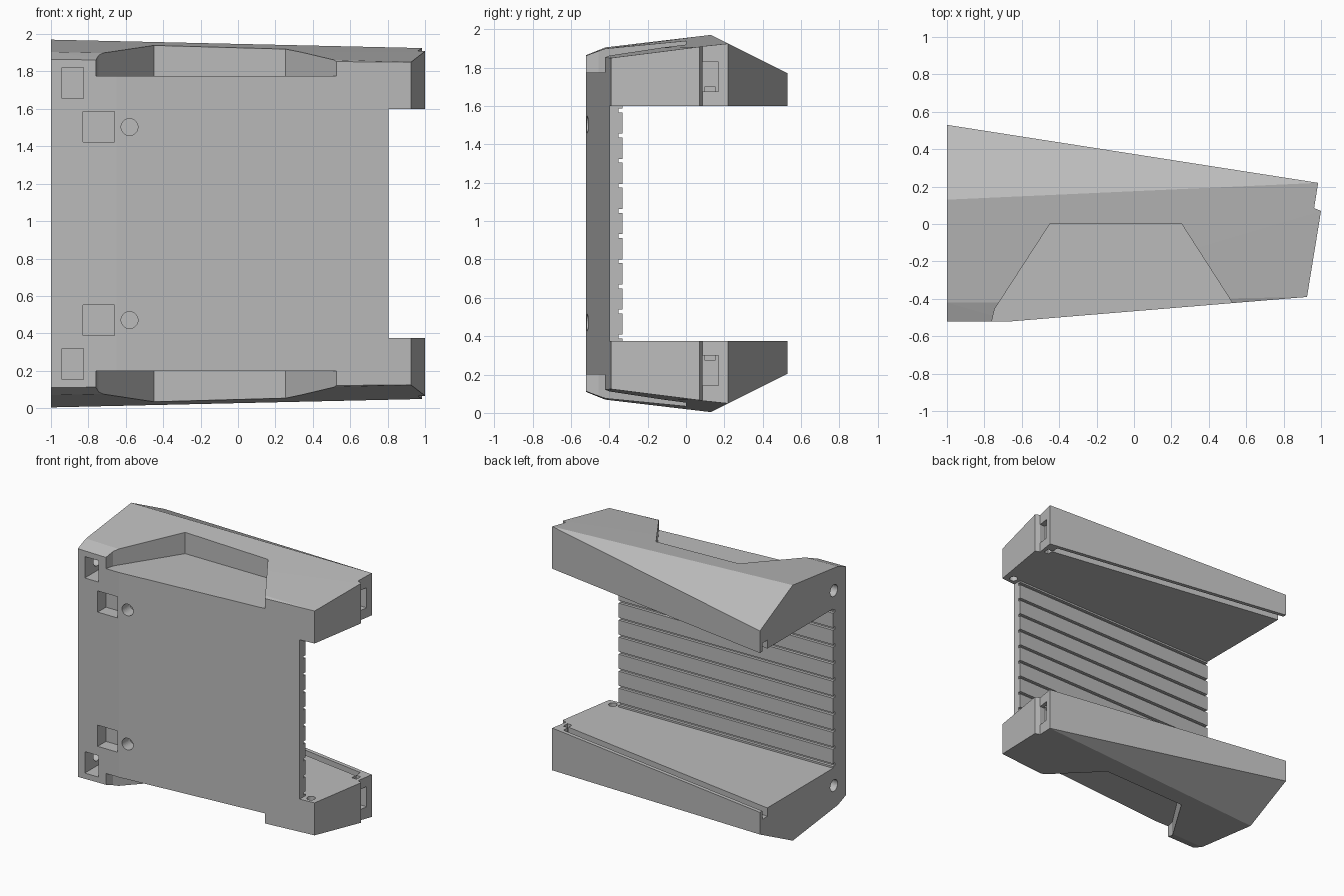
import bpy, bmesh, math
from mathutils import Vector

if "Cube" in bpy.data.objects:
    bpy.data.objects.remove(bpy.data.objects["Cube"], do_unlink=True)

MID = 0.987                      # mirror height between the two arms

grey = bpy.data.materials.new("plain_grey")
grey.use_nodes = True
grey.diffuse_color = (0.5, 0.5, 0.5, 1)
grey.node_tree.nodes["Principled BSDF"].inputs["Base Color"].default_value = (0.5, 0.5, 0.5, 1)


def link(bm, name):
    bmesh.ops.recalc_face_normals(bm, faces=bm.faces[:])
    mesh = bpy.data.meshes.new(name)
    bm.to_mesh(mesh)
    bm.free()
    mesh.materials.append(grey)
    ob = bpy.data.objects.new(name, mesh)
    bpy.context.scene.collection.objects.link(ob)
    return ob


def hull(points, name):
    bm = bmesh.new()
    for p in points:
        bm.verts.new(p)
    res = bmesh.ops.convex_hull(bm, input=bm.verts[:])
    bmesh.ops.delete(bm, geom=[v for v in bm.verts if not v.link_faces], context='VERTS')
    bmesh.ops.dissolve_limit(bm, angle_limit=math.radians(0.5), verts=bm.verts[:], edges=bm.edges[:])
    return link(bm, name)


def prism(outline, z0, z1):
    bm = bmesh.new()
    face = bm.faces.new([bm.verts.new((x, y, z0)) for x, y in outline])
    top = bmesh.ops.extrude_face_region(bm, geom=[face])["geom"]
    bmesh.ops.translate(bm, vec=(0, 0, z1 - z0),
                        verts=[g for g in top if isinstance(g, bmesh.types.BMVert)])
    return link(bm, "cutter")


def rod(start, end, radius):
    start, end = Vector(start), Vector(end)
    axis = end - start
    bm = bmesh.new()
    bmesh.ops.create_cone(bm, cap_ends=True, segments=32, radius1=radius,
                          radius2=radius, depth=axis.length)
    bmesh.ops.rotate(bm, verts=bm.verts[:], matrix=axis.to_track_quat('Z', 'Y').to_matrix())
    bmesh.ops.translate(bm, verts=bm.verts[:], vec=(start + end) / 2)
    return link(bm, "cutter")


def subtract(cutter):
    mod = bracket.modifiers.new("cut", 'BOOLEAN')
    mod.operation = 'DIFFERENCE'
    mod.solver = 'EXACT'
    mod.object = cutter
    bpy.context.view_layer.objects.active = bracket
    bpy.ops.object.modifier_apply(modifier=mod.name)
    bpy.data.objects.remove(cutter, do_unlink=True)


def flip(z):
    return 2 * MID - z


def cut_pair(outline, z0, z1):
    subtract(prism(outline, z0, z1))
    subtract(prism(outline, flip(z1), flip(z0)))


def drill_pair(start, end, radius):
    for f in (lambda z: z, flip):
        subtract(rod((*start[:2], f(start[2])), (*end[:2], f(end[2])), radius))


def box(x0, x1, y0, y1):
    return [(x0, y0), (x1, y0), (x1, y1), (x0, y1)]


# Solid outer body with sloped top and bottom
upper = [(-1, 0.13, 1.97), (0.985, 0.22, 1.925), (1, 0.07, 1.908), (0.925, -0.39, 1.85),
         (-1, -0.42, 1.905), (-0.65, -0.42, 1.897), (-1, -0.52, 1.865), (-0.65, -0.52, 1.86),
         (-1, 0.53, 1.77)]
bracket = hull(upper + [(x, y, flip(z)) for x, y, z in upper], "bracket_body")

# Opening between the arms, leaving the front plate
subtract(prism([(-1.2, -0.363), (0.805, -0.33), (0.805, -0.7), (1.3, -0.7),
                (1.3, 0.8), (-1.2, 0.8)], flip(1.6), 1.6))

# Horizontal grooves in the rear of the plate
for i in range(10):
    z = MID + (i - 4.5) * 0.131
    subtract(prism([(-1.2, -0.386), (0.9, -0.35), (0.9, -0.3), (-1.2, -0.3)], z - 0.01, z + 0.01))

# Tapered pockets in the outer faces of the arms
cut_pair([(-0.45, 0), (-0.745, -0.455), (-0.76, -0.52), (-0.8, -0.7),
          (0.705, -0.7), (0.525, -0.42), (0.255, 0)], 1.775, 2.2)

# Step and latch recess at the arm ends
cut_pair([(1.05, 0.05), (0.963, 0.085), (0.987, 0.235), (1.1, 0.235)], 1.5, 2.2)
cut_pair(box(0.92, 1.1, 0.085, 0.17), 1.675, 1.83)
cut_pair(box(0.9, 0.94, 0.1, 0.15), 1.5, 1.7)

# Long slot along the rear inner edge of each arm
rear = lambda x, inset: (x, 0.374 - 0.156 * x - inset)
cut_pair([rear(-1.2, 0.03), rear(0.9, 0.03), rear(0.9, 0.09), rear(-1.2, 0.09)], 1.5, 1.665)

# Square sockets and round holes in the front
cut_pair(box(-0.83, -0.66, -0.7, -0.42), 1.422, 1.585)
cut_pair(box(-0.94, -0.825, -0.7, -0.3), 1.655, 1.82)
drill_pair((-0.58, -0.7, 1.503), (-0.58, -0.42, 1.503), 0.045)

# Round holes in the side and in the inner arm faces
drill_pair((-1.1, -0.37, 1.737), (-0.9, -0.37, 1.737), 0.045)
drill_pair((0.86, -0.34, 1.5), (0.86, -0.34, 1.68), 0.03)

for poly in bracket.data.polygons:
    poly.use_smooth = False
